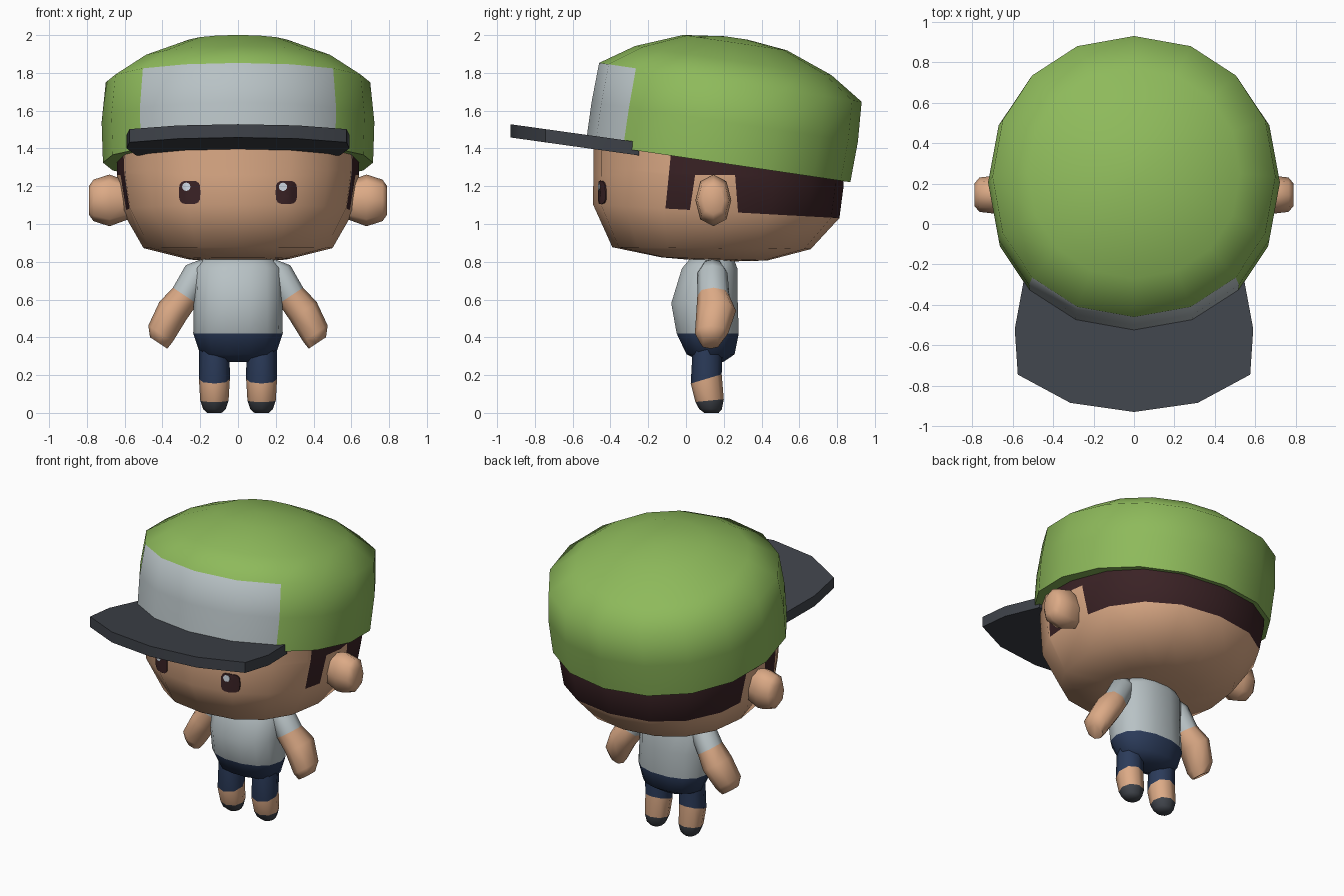
import bpy, bmesh, math
from mathutils import Vector as V
from mathutils.bvhtree import BVHTree

if "Cube" in bpy.data.objects:
    bpy.data.objects.remove(bpy.data.objects["Cube"])


def srgb(r, g, b):
    lin = [(c / 255 / 12.92) if c < 11 else ((c / 255 + 0.055) / 1.055) ** 2.4 for c in (r, g, b)]
    return (*lin, 1)


MATS = {}
for mat_name, col in {"skin": (220, 170, 134), "green": (142, 186, 91), "light_grey": (184, 194, 197),
                      "charcoal": (63, 67, 74), "dark_brown": (58, 34, 37), "navy": (43, 59, 90),
                      "eye_white": (215, 225, 235)}.items():
    MATS[mat_name] = bpy.data.materials.new(mat_name)
    MATS[mat_name].diffuse_color = srgb(*col)


def finish(name, bm, mats, rule=None, angle=60):
    """Turn a bmesh into an object; rule(face centre, normal) picks the material slot."""
    bmesh.ops.recalc_face_normals(bm, faces=bm.faces)
    for f in bm.faces:
        f.smooth = True
        if rule:
            f.material_index = rule(f.calc_center_median(), f.normal)
    me = bpy.data.meshes.new(name)
    bm.to_mesh(me)
    bm.free()
    for m in mats:
        me.materials.append(MATS[m])
    me.set_sharp_from_angle(angle=math.radians(angle))
    ob = bpy.data.objects.new(name, me)
    bpy.context.collection.objects.link(ob)
    return ob


def skin(loops):
    """Bridge a list of point loops and close both ends."""
    bm = bmesh.new()
    rows = [[bm.verts.new(p) for p in loop] for loop in loops]
    n = len(rows[0])
    for a, b in zip(rows, rows[1:]):
        for i in range(n):
            j = (i + 1) % n
            bm.faces.new((a[i], a[j], b[j], b[i]))
    bm.faces.new(rows[0][::-1])
    bm.faces.new(rows[-1])
    bm.normal_update()
    return bm


def ring(c, u, v, n=16, e=1.0):
    """Rounded loop around c with half axes u and v; e < 1 makes it squarer."""
    c, u, v = V(c), V(u), V(v)
    pts = []
    for k in range(n):
        a = 2 * math.pi * k / n
        x, y = math.cos(a), math.sin(a)
        pts.append(c + u * math.copysign(abs(x) ** e, x) + v * math.copysign(abs(y) ** e, y))
    return pts


def flat_rings(specs, n, e=1.0):
    """Rings from (y, z, x radius, y radius, slope)."""
    return [ring((0, y, z), (rx, 0, 0), (0, ry, ry * s), n, e) for y, z, rx, ry, s in specs]


# Head, with the hair cut into its upper band
head = skin(flat_rings([(.17, 1.45, .645, .66, -.1), (.172, 1.25, .64, .662, -.08),
                        (.16, 1.067, .612, .652, -.055), (.135, .872, .50, .525, -.01),
                        (.15, .815, .27, .28, -.03), (.15, .805, .1, .1, -.03)], 16, .86))
cuts = [((0, -.11, 1.07), (0, 1, -.1)), ((0, .02, 1.07), (0, 1, -.15)),
        ((0, .275, 1.07), (0, 1, .08)), ((0, 0, 1.26), (0, 0, 1))]
for co, no in cuts:
    fs = [f for f in head.faces if all(v.co.z > 1.0 for v in f.verts)]
    geom = list({x for f in fs for x in (*f.verts, *f.edges)}) + fs
    bmesh.ops.bisect_plane(head, geom=geom, plane_co=co, plane_no=no, dist=1e-4)


def hair_rule(c, no):
    front, ear_a, ear_b, ear_top = [(c - V(co)).dot(V(n)) > 0 for co, n in cuts]
    upper = c.z > 1.077 - .055 * (c.y - .16)
    return int(upper and front and not (ear_a and not ear_b and not ear_top))


tree = BVHTree.FromBMesh(head)
finish("head", head, ["skin", "dark_brown"], hair_rule)


# Eyes and their glints: thin patches laid onto the face
def patch(name, x, z, rx, rz, e, mat, lift):
    bm = bmesh.new()
    rows = []
    for t in (1, .75, .5, .25):
        row = []
        for p in ring((x, -2, z), (rx * t, 0, 0), (0, 0, rz * t), 16, e):
            hit = tree.ray_cast(p, V((0, 1, 0)))[0]
            row.append(bm.verts.new(hit - V((0, lift, 0))))
        rows.append(row)
    rim = [bm.verts.new(v.co + V((0, lift + .001, 0))) for v in rows[0]]
    rows.insert(0, rim)
    for a, b in zip(rows, rows[1:]):
        for i in range(16):
            j = (i + 1) % 16
            bm.faces.new((a[i], a[j], b[j], b[i]))
    last = bm.faces.new(rows[-1])
    ob = finish(name, bm, [mat], angle=40)
    if ob.data.polygons[len(ob.data.polygons) - 1].normal.y > 0:
        ob.data.flip_normals()


for s in (-1, 1):
    patch("eye", s * .256, 1.167, .057, .062, .55, "dark_brown", .006)
    patch("eye_glint", s * .256 - .018, 1.197, .022, .022, 1, "eye_white", .009)

# Cap: tilted band with a low dome, light panel on the front four sides
T = -.148
cap = skin(flat_rings([(.17, 1.325, .715, .70, T), (.205, 1.54, .722, .705, T), (.235, 1.75, .70, .695, T),
                       (.25, 1.865, .525, .52, T), (.26, 1.96, .28, .275, T), (.265, 1.985, .06, .06, T)],
                      16, .95))
finish("cap", cap, ["green", "light_grey"],
       lambda c, n: int(abs(n.z) < .45 and c.y < -.28 and abs(c.x) < .53))

# Brim
half = [(.54, -.25), (.59, -.52), (.575, -.745), (.315, -.885)]
outline = half + [(0, -.93)] + [(-x, y) for x, y in reversed(half)]
finish("cap_brim", skin([[V((x, y, 1.44 - .14 * (y + .3) - d)) for x, y in outline] for d in (0, .07)]),
       ["charcoal"], angle=35)

# Torso: shirt above, shorts below
finish("torso", skin(flat_rings([(.14, .27, .09, .06, 0), (.13, .31, .20, .13, 0), (.115, .42, .237, .168, 0),
                                 (.098, .58, .235, .18, 0), (.125, .765, .232, .15, 0),
                                 (.14, .83, .17, .11, 0)], 14, .88)),
       ["light_grey", "navy"], lambda c, n: int(c.z < .42))

for s in (-1, 1):
    # Ears
    finish("ear", skin([ring((s * x, .145, 1.125), (0, ry, 0), (0, 0, rz), 8, .9) for x, ry, rz in
                        ((.58, .06, .10), (.68, .095, .137), (.765, .085, .11), (.79, .055, .075))]), ["skin"])

    # Arms: short sleeve, then bare forearm and hand
    arm = [(.165, .14, .79, .04, .05), (.215, .14, .74, .075, .08), (.28, .145, .62, .078, .085),
           (.345, .16, .54, .086, .105), (.41, .135, .42, .078, .088), (.42, .13, .37, .055, .055)]
    finish("arm", skin([ring((s * x, y, z), (s * .83 * r, 0, .55 * r), (0, d, 0), 8, .92)
                        for x, y, z, r, d in arm]),
           ["light_grey", "skin"], lambda c, n: int((abs(c.x) - .28) * .55 - (c.z - .62) * .83 > 0))

    # Legs: shorts, bare shin, shoe
    leg = [(.115, .36, .08, .3), (.107, .18, .082, .3), (.125, .065, .075, .1), (.13, .02, .06, 0),
           (.135, 0.0, .038, 0)]
    finish("leg", skin([ring((s * .125, y, z), (r, 0, 0), (0, r, r * k), 8, .92) for y, z, r, k in leg]),
           ["navy", "skin", "charcoal"],
           lambda c, n: 0 if c.z > .2 else 1 if c.z > .07 else 2)

for m in bpy.data.materials:
    if m.users and not m.is_grease_pencil:
        m.use_nodes = True
        m.node_tree.nodes["Principled BSDF"].inputs["Base Color"].default_value = m.diffuse_color
